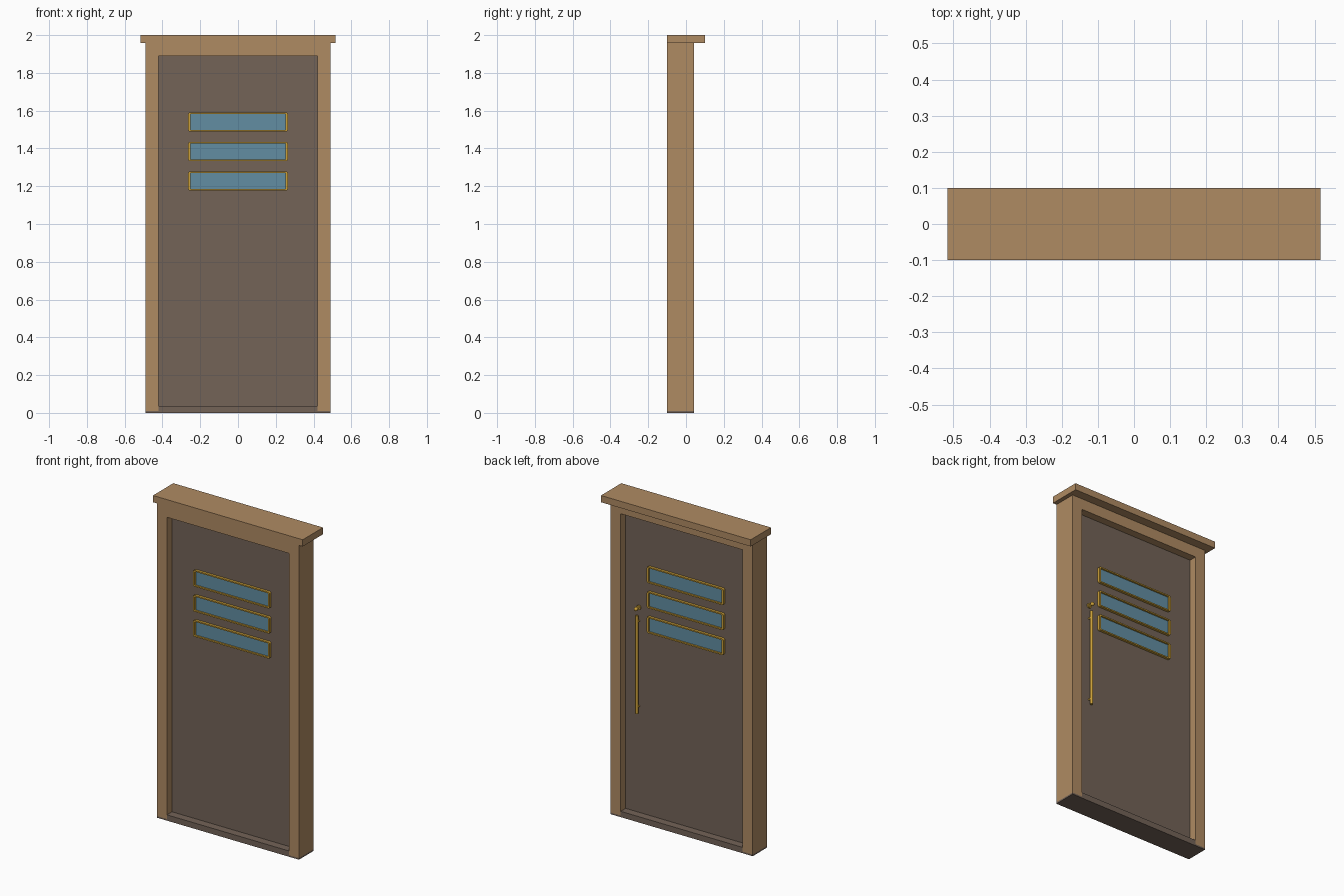
import bpy, bmesh, math
from mathutils import Matrix

if "Cube" in bpy.data.objects:
    bpy.data.objects.remove(bpy.data.objects["Cube"])


def material(name, rgb):
    m = bpy.data.materials.new(name)
    m.diffuse_color = (*rgb, 1)
    m.use_nodes = True
    m.node_tree.nodes["Principled BSDF"].inputs["Base Color"].default_value = m.diffuse_color
    return m


TAN = material("tan_wood", (0.43, 0.257, 0.123))
BROWN = material("dark_brown_wood", (0.172, 0.125, 0.096))
BLUE = material("blue_glass", (0.122, 0.27, 0.36))
GOLD = material("gold_metal", (0.60, 0.35, 0.04))


def finish(name, bm, mat, smooth=False):
    bmesh.ops.recalc_face_normals(bm, faces=bm.faces)
    me = bpy.data.meshes.new(name)
    bm.to_mesh(me)
    bm.free()
    me.materials.append(mat)
    ob = bpy.data.objects.new(name, me)
    bpy.context.collection.objects.link(ob)
    if smooth:
        bpy.context.view_layer.objects.active = ob
        ob.select_set(True)
        bpy.ops.object.shade_smooth_by_angle(angle=math.radians(40))
        ob.select_set(False)
    return ob


def prism(name, outline, y0, y1, mat):
    """Extrude an (x, z) outline from y0 to y1."""
    bm = bmesh.new()
    face = bm.faces.new([bm.verts.new((x, y0, z)) for x, z in outline])
    ext = bmesh.ops.extrude_face_region(bm, geom=[face])["geom"]
    verts = [v for v in ext if isinstance(v, bmesh.types.BMVert)]
    bmesh.ops.translate(bm, vec=(0, y1 - y0, 0), verts=verts)
    return finish(name, bm, mat)


def box(name, x0, x1, y0, y1, z0, z1, mat):
    return prism(name, [(x0, z0), (x1, z0), (x1, z1), (x0, z1)], y0, y1, mat)


def rounded(hx, hz, cz, r, n=3):
    """Rounded rectangle outline centred on x = 0, z = cz."""
    pts = []
    for k, (sx, sz) in enumerate([(1, 1), (-1, 1), (-1, -1), (1, -1)]):
        for i in range(n + 1):
            a = math.pi / 2 * (k + i / n)
            pts.append((sx * (hx - r) + r * math.cos(a),
                        cz + sz * (hz - r) + r * math.sin(a)))
    return pts


def ring(name, outer, inner, y0, y1, mat):
    """Open frame between two matching outlines."""
    bm = bmesh.new()
    loops = [[bm.verts.new((x, y, z)) for x, z in pts]
             for pts, y in ((outer, y0), (outer, y1), (inner, y1), (inner, y0))]
    n = len(outer)
    for k in range(4):
        a, b = loops[k], loops[(k + 1) % 4]
        for i in range(n):
            j = (i + 1) % n
            bm.faces.new((a[i], a[j], b[j], b[i]))
    return finish(name, bm, mat)


def rod(bm, x, y, z, r, length, along_y=False):
    rot = Matrix.Rotation(math.pi / 2, 4, 'X') if along_y else Matrix()
    bmesh.ops.create_cone(bm, cap_ends=True, segments=16, radius1=r, radius2=r,
                          depth=length, matrix=Matrix.Translation((x, y, z)) @ rot)


# Surround: two jambs and header in one piece, with the deeper cornice on top
prism("door_surround", [(-0.49, 0.01), (-0.42, 0.01), (-0.42, 1.89), (0.42, 1.89),
                        (0.42, 0.01), (0.49, 0.01), (0.49, 1.958), (-0.49, 1.958)],
      -0.10, 0.043, TAN)
box("cornice", -0.516, 0.516, -0.10, 0.10, 1.958, 2.0, TAN)

# Threshold, stepping down beneath the jambs
prism("threshold", [(-0.49, 0), (0.49, 0), (0.49, 0.01), (0.42, 0.01),
                    (0.42, 0.036), (-0.42, 0.036), (-0.42, 0.01), (-0.49, 0.01)],
      -0.10, 0.043, BROWN)

# Door leaf
box("door_leaf", -0.42, 0.42, -0.05, -0.006, 0.036, 1.89, BROWN)

# Three slot windows with gold trim on both sides
for i, cz in enumerate((1.54, 1.384, 1.228)):
    ring(f"window_trim_{i + 1}", rounded(0.264, 0.051, cz, 0.010),
         rounded(0.252, 0.043, cz, 0.003), -0.066, 0.010, GOLD)
    box(f"window_glass_{i + 1}", -0.254, 0.254, -0.055, -0.001,
        cz - 0.045, cz + 0.045, BLUE)

# Long pull handle on the back
bm = bmesh.new()
rod(bm, 0.328, 0.016, 0.965, 0.009, 0.61)
for z in (0.70, 1.23):
    rod(bm, 0.328, 0.004, z, 0.006, 0.024, True)
finish("pull_handle", bm, GOLD, True)

# Lock knob above the handle
bm = bmesh.new()
rod(bm, 0.328, -0.003, 1.313, 0.015, 0.010, True)
rod(bm, 0.328, 0.008, 1.313, 0.006, 0.03, True)
bmesh.ops.create_uvsphere(bm, u_segments=16, v_segments=8, radius=0.012,
                          matrix=Matrix.Translation((0.328, 0.024, 1.313)))
finish("lock_knob", bm, GOLD, True)
